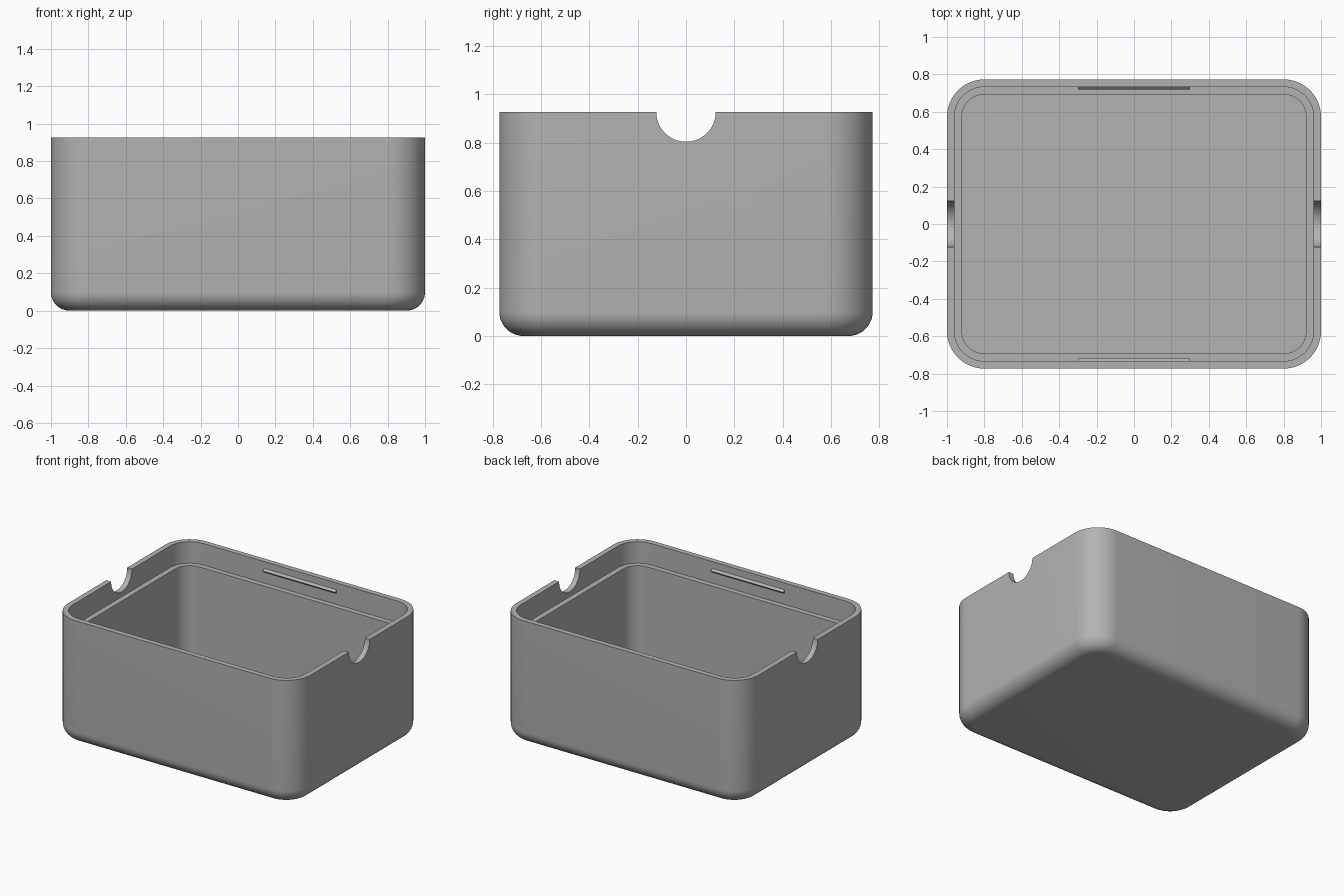
import bpy, bmesh
from math import sin, cos, pi, radians

if "Cube" in bpy.data.objects:
    bpy.data.objects.remove(bpy.data.objects["Cube"])

HALF_X, HALF_Y, HEIGHT = 1.0, 0.773, 0.927
CORNER, FILLET = 0.2, 0.1
LIP, WALL = 0.04, 0.08
LEDGE_Z, FLOOR_Z = HEIGHT - 0.16, 0.08
NOTCH = 0.123

grey = bpy.data.materials.new("plain grey")
grey.use_nodes = True
grey.diffuse_color = (0.45, 0.45, 0.45, 1)
grey.node_tree.nodes["Principled BSDF"].inputs["Base Color"].default_value = grey.diffuse_color


def make_object(name, bm):
    bmesh.ops.recalc_face_normals(bm, faces=bm.faces)
    mesh = bpy.data.meshes.new(name)
    bm.to_mesh(mesh)
    bm.free()
    mesh.materials.append(grey)
    obj = bpy.data.objects.new(name, mesh)
    bpy.context.collection.objects.link(obj)
    return obj


def rounded_ring(bm, inset, z, steps=16):
    """Rounded rectangle loop, set in from the outer wall."""
    r = CORNER - inset
    ring = []
    for q, (sx, sy) in enumerate([(1, 1), (-1, 1), (-1, -1), (1, -1)]):
        for i in range(steps + 1):
            a = (q + i / steps) * pi / 2
            ring.append(bm.verts.new((sx * (HALF_X - CORNER) + r * cos(a),
                                      sy * (HALF_Y - CORNER) + r * sin(a), z)))
    return ring


# Box: outer fillet, outer wall, rim, lip, ledge and cavity as one section
section = []
for i in range(13):
    a = i / 12 * pi / 2
    section.append((FILLET * (1 - sin(a)), FILLET * (1 - cos(a))))
section += [(0, HEIGHT), (LIP, HEIGHT), (LIP, LEDGE_Z),
            (WALL, LEDGE_Z), (WALL, FLOOR_Z)]

bm = bmesh.new()
rings = [rounded_ring(bm, *p) for p in section]
for low, high in zip(rings, rings[1:]):
    for i in range(len(low)):
        j = (i + 1) % len(low)
        bm.faces.new((low[i], low[j], high[j], high[i]))
bm.faces.new(rings[0])
bm.faces.new(rings[-1])
box = make_object("box_body", bm)

# Round finger notches through both end lips
bpy.ops.mesh.primitive_cylinder_add(vertices=64, radius=NOTCH, depth=2.4,
                                    location=(0, 0, HEIGHT), rotation=(0, pi / 2, 0))
cutter = bpy.context.object
cutter.name = "notch_cutter"
cutter.hide_render = True
cut = box.modifiers.new("notches", 'BOOLEAN')
cut.operation, cut.object, cut.solver = 'DIFFERENCE', cutter, 'EXACT'
bpy.ops.object.select_all(action='DESELECT')
bpy.context.view_layer.objects.active = box
box.select_set(True)
bpy.ops.object.modifier_apply(modifier=cut.name)
bpy.data.objects.remove(cutter)
bpy.ops.object.shade_smooth_by_angle(angle=radians(30))

# Snap ridges inside the front and back lips
for name, side in (("front_snap_ridge", -1), ("back_snap_ridge", 1)):
    bm = bmesh.new()
    wall, ridge_z = HALF_Y - LIP, HEIGHT - 0.065
    profile = [(wall + 0.002, -0.017), (wall - 0.015, 0), (wall + 0.002, 0.017)]
    ends = [[bm.verts.new((x, side * y, ridge_z + z)) for y, z in profile]
            for x in (-0.3, 0.3)]
    for end in ends:
        bm.faces.new(end)
    for i in range(3):
        j = (i + 1) % 3
        bm.faces.new((ends[0][i], ends[0][j], ends[1][j], ends[1][i]))
    make_object(name, bm)
